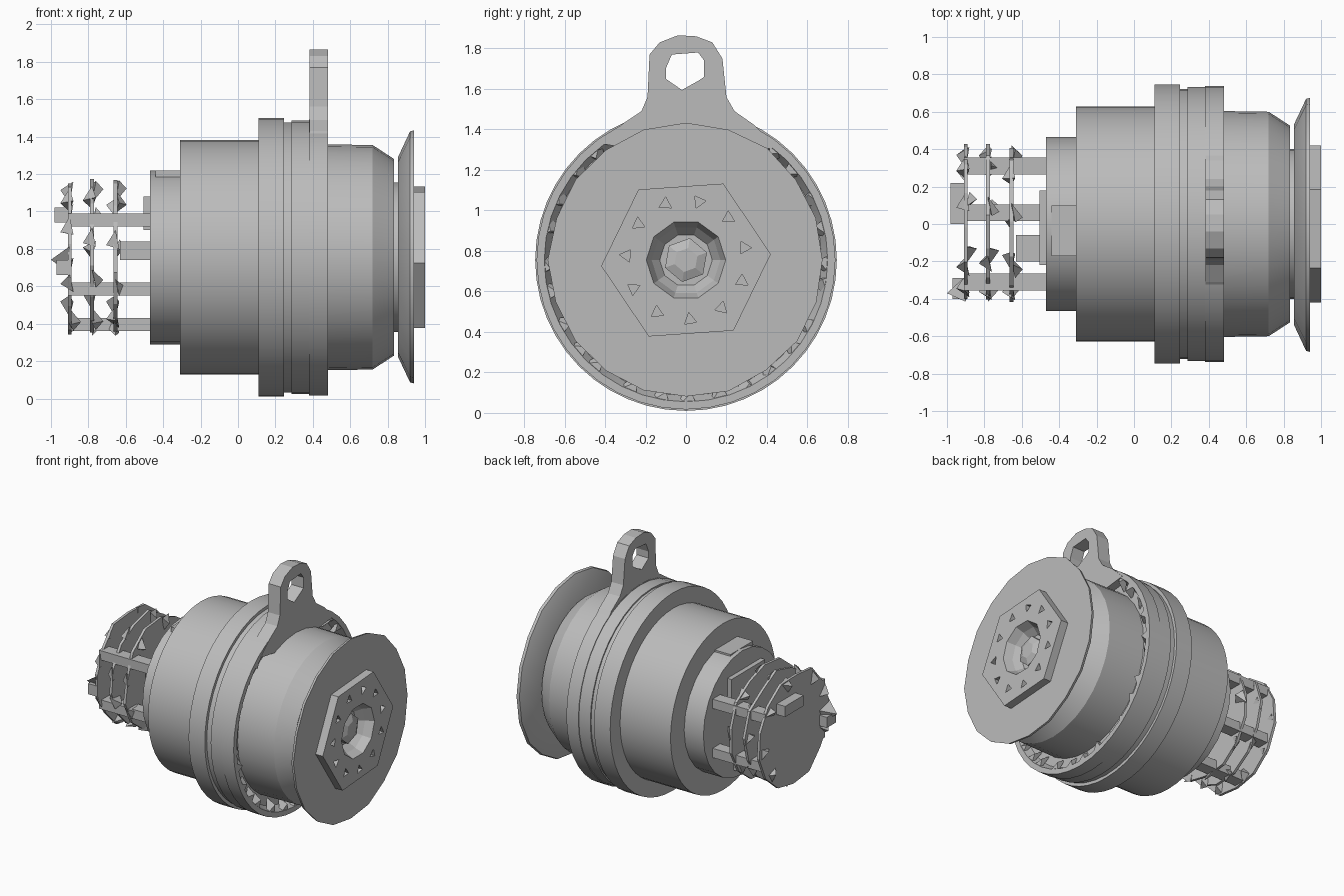
import bpy, bmesh, math, random
from mathutils import Vector

random.seed(4)
if "Cube" in bpy.data.objects:
    bpy.data.objects.remove(bpy.data.objects["Cube"])

AXIS = 0.755  # height of the machine's long axis
grey = bpy.data.materials.new("cast grey")
grey.use_nodes = True
grey.diffuse_color = (0.5, 0.5, 0.5, 1)
grey.node_tree.nodes["Principled BSDF"].inputs["Base Color"].default_value = (0.5, 0.5, 0.5, 1)


def finish(name, bm, smooth=False):
    bmesh.ops.remove_doubles(bm, verts=bm.verts, dist=1e-5)
    bmesh.ops.recalc_face_normals(bm, faces=bm.faces)
    mesh = bpy.data.meshes.new(name)
    bm.to_mesh(mesh)
    bm.free()
    mesh.materials.append(grey)
    obj = bpy.data.objects.new(name, mesh)
    bpy.context.collection.objects.link(obj)
    if smooth:
        bpy.ops.object.select_all(action="DESELECT")
        obj.select_set(True)
        bpy.context.view_layer.objects.active = obj
        bpy.ops.object.shade_smooth_by_angle(angle=math.radians(28))
    return obj


def polar(x, r, degrees):
    a = math.radians(degrees)
    return Vector((x, r * math.cos(a), AXIS + r * math.sin(a)))


def lathe(name, profile, sides, turn=0, closed=False, smooth=False, jitter=0):
    """Spin (x, radius) points about the long axis."""
    bm = bmesh.new()
    rough = [1 - random.random() * jitter for _ in range(sides)]
    rings = [[bm.verts.new(polar(x, r * rough[i], turn + 360 * i / sides))
              for i in range(sides)] for x, r in profile]
    pairs = list(zip(rings, rings[1:]))
    if closed:
        pairs.append((rings[-1], rings[0]))
    else:
        bm.faces.new(rings[0])
        bm.faces.new(rings[-1])
    for a, b in pairs:
        for i in range(sides):
            j = (i + 1) % sides
            bm.faces.new((a[i], a[j], b[j], b[i]))
    return finish(name, bm, smooth)


def box(name, x, y, z):
    bm = bmesh.new()
    bmesh.ops.create_cube(bm, size=1)
    for v in bm.verts:
        v.co = [sum(s) / 2 + c * (s[1] - s[0]) for s, c in zip((x, y, z), v.co)]
    return finish(name, bm)


def prism(name, outline, x0, x1):
    """Extrude a (y, z) outline along x."""
    bm = bmesh.new()
    face = bm.faces.new([bm.verts.new((x0, y, z)) for y, z in outline])
    out = bmesh.ops.extrude_face_region(bm, geom=[face])
    for v in out["geom"]:
        if isinstance(v, bmesh.types.BMVert):
            v.co.x = x1
    return finish(name, bm)


def cut(obj, tool):
    mod = obj.modifiers.new("cut", "BOOLEAN")
    mod.operation, mod.solver, mod.object = "DIFFERENCE", "EXACT", tool
    tool.hide_render = True
    tool.hide_set(True)


def shards(name, bases):
    """Small pointed teeth, each given as four corners."""
    bm = bmesh.new()
    for corners in bases:
        v = [bm.verts.new(c) for c in corners]
        for tri in ((0, 1, 2), (0, 1, 3), (1, 2, 3), (0, 2, 3)):
            bm.faces.new([v[k] for k in tri])
    return finish(name, bm)


# Casing, from rear sleeve to tapered front barrel
lathe("rear_sleeve", [(-0.47, 0.465), (-0.30, 0.465)], 24, smooth=True)
lathe("main_body", [(-0.31, 0.627), (0.12, 0.627)], 48, smooth=True)
lathe("large_flange", [(0.11, 0.745), (0.245, 0.745)], 48, smooth=True)
lathe("seal_ring", [(0.24, 0.722), (0.285, 0.722), (0.285, 0.732), (0.385, 0.732)], 40, smooth=True)
lathe("clamp_ring", [(0.38, 0.738), (0.48, 0.738), (0.48, 0.70), (0.42, 0.67),
                     (0.42, 0.5), (0.38, 0.5)], 40, closed=True, smooth=True)
lathe("front_barrel", [(0.40, 0.605), (0.72, 0.60), (0.835, 0.525), (0.835, 0.40),
                       (0.87, 0.40)], 32, smooth=True)

# Angular teeth in the recess of the clamp ring
teeth = []
for i in range(28):
    a = 360 * i / 28 + random.uniform(-3, 3)
    teeth.append([polar(0.41, 0.61, a), polar(0.475, 0.725, a - 4),
                  polar(0.475, 0.725, a + 4), polar(0.478, random.uniform(0.64, 0.69), a + 2)])
shards("clamp_teeth", teeth)

# Lifting lug with an eye
lug = prism("lifting_lug", [
    (-0.42, 1.33), (-0.31, 1.43), (-0.22, 1.49), (-0.19, 1.56), (-0.18, 1.77), (-0.13, 1.83),
    (-0.04, 1.865), (0.05, 1.86), (0.13, 1.83), (0.18, 1.75), (0.20, 1.56), (0.24, 1.49),
    (0.34, 1.42), (0.45, 1.31), (0, 1.26)], 0.382, 0.482)
eye = prism("lug_eye_cutter", [
    (-0.10, 1.65), (-0.10, 1.70), (-0.07, 1.77), (0.06, 1.78), (0.09, 1.74), (0.09, 1.66),
    (0.06, 1.64), (-0.02, 1.595)], 0.3, 0.6)
cut(lug, eye)

# Front plate and six-sided hub with bore and bolt holes
lathe("front_plate", [(0.855, 0.3), (0.855, 0.54), (0.92, 0.68), (0.94, 0.685), (0.94, 0.3)],
      20, closed=True, smooth=True, jitter=0.02)
hub = lathe("front_hub", [(0.865, 0.42), (1.0, 0.42)], 6, turn=4)
cut(hub, lathe("bore_cutter", [(0.89, 0.13), (0.94, 0.17), (1.02, 0.205)], 10))
for i in range(11):
    c = polar(0, 0.295, 12 + 360 * i / 11)
    t = random.uniform(0, 6)
    hole = prism("bolt_hole_cutter", [(c.y + 0.035 * math.cos(t + k), c.z + 0.035 * math.sin(t + k))
                                      for k in (0, 2.1, 4.2)], 0.96, 1.02)
    cut(hub, hole)
lathe("shaft_nut", [(0.88, 0.11), (0.93, 0.11), (0.95, 0.06)], 6, turn=20)

# Terminal blocks on the rear sleeve
box("sleeve_block", (-0.44, -0.305), (-0.17, 0.10), (1.1, 1.22))
box("rear_terminal", (-0.505, -0.46), (-0.22, 0.18), (0.90, 1.08))

# Rear cage: three ragged discs carried on five posts
for x in (-0.90, -0.78, -0.655):
    lathe("cage_disc", [(x - 0.01, 0.435), (x + 0.01, 0.435)], 14,
          turn=random.uniform(0, 20), jitter=0.10)
posts = [(0.31, 0.20), (-0.31, 0.20), (0.31, -0.17), (-0.31, -0.17), (0.06, -0.36)]
for y, dz in posts:
    box("cage_post", (-0.91, -0.46), (y - 0.045, y + 0.045), (AXIS + dz - 0.035, AXIS + dz + 0.035))

# Bent tabs at the edges of the discs
tabs = []
for x in (-0.90, -0.78, -0.655):
    for i in range(9):
        a = 40 * i + random.uniform(-8, 8)
        tabs.append([polar(x, 0.30, a), polar(x, 0.42, a - 7), polar(x + 0.02, 0.41, a + 7),
                     polar(x + random.choice((-0.05, 0.06)), 0.37, a + 3)])
tabs.append([polar(-0.90, 0.42, 172), polar(-0.90, 0.34, 195), polar(-0.90, 0.28, 175),
             polar(-1.0, 0.37, 182)])
shards("cage_tabs", tabs)

# End pieces on the outermost disc and loose inner block
box("end_plate", (-0.98, -0.89), (0.0, 0.22), (0.94, 1.02))
box("end_tab", (-0.97, -0.89), (-0.40, -0.29), (0.66, 0.74))
box("inner_block", (-0.63, -0.46), (-0.20, -0.06), (0.74, 0.84))
